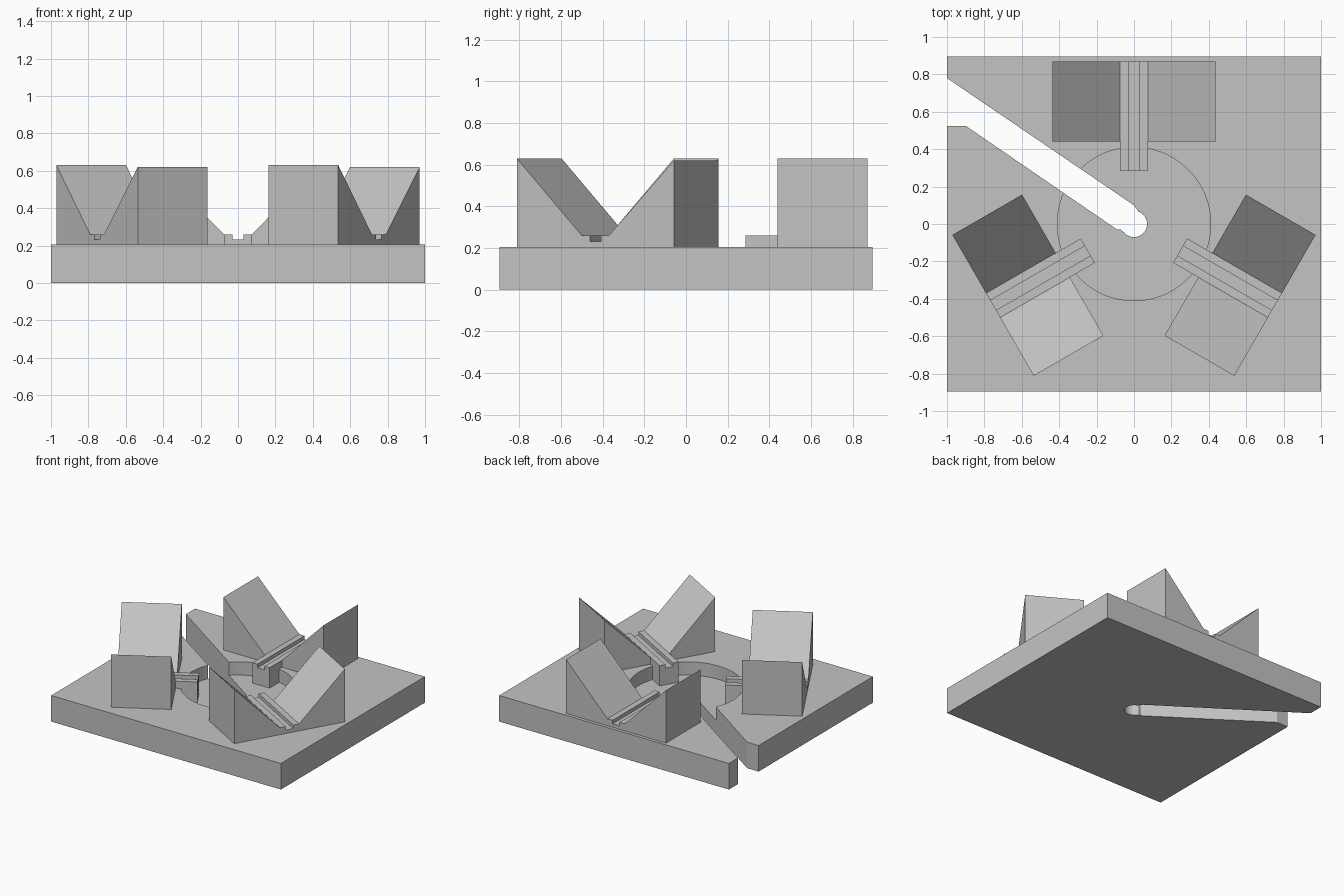
import bpy, bmesh
from math import cos, sin, radians
from mathutils import Matrix, Vector

cube = bpy.data.objects.get("Cube")
if cube:
    bpy.data.objects.remove(cube, do_unlink=True)

GREY = (0.55, 0.55, 0.55, 1)
grey = bpy.data.materials.new("plain grey")
grey.diffuse_color = GREY
grey.use_nodes = True
grey.node_tree.nodes["Principled BSDF"].inputs["Base Color"].default_value = GREY


def prism(name, outline, place, length):
    """Extrude a 2D outline; place maps (u, v, depth) to a 3D point."""
    bm = bmesh.new()
    face = bm.faces.new([bm.verts.new(place(u, v, 0)) for u, v in outline])
    out = bmesh.ops.extrude_face_region(bm, geom=[face])
    shift = Vector(place(0, 0, length)) - Vector(place(0, 0, 0))
    bmesh.ops.translate(bm, verts=[v for v in out["geom"] if isinstance(v, bmesh.types.BMVert)], vec=shift)
    bmesh.ops.recalc_face_normals(bm, faces=bm.faces)
    mesh = bpy.data.meshes.new(name)
    bm.to_mesh(mesh)
    bm.free()
    mesh.materials.append(grey)
    obj = bpy.data.objects.new(name, mesh)
    bpy.context.collection.objects.link(obj)
    return obj


def upright(base):
    return lambda u, v, d: (u, v, base + d)


def arc(radius, start, end, steps):
    angles = [radians(start + (end - start) * i / steps) for i in range(steps + 1)]
    return [(radius * cos(a), radius * sin(a)) for a in angles]


def cut(target, cutter):
    mod = target.modifiers.new(cutter.name, 'BOOLEAN')
    mod.operation = 'DIFFERENCE'
    mod.solver = 'EXACT'
    mod.object = cutter
    cutter.hide_render = True
    cutter.hide_viewport = True
    cutter.display_type = 'WIRE'


TOP, FLOOR = 0.205, 0.10

# Base plate with a round recess and a slanted slot open on one side
plate = prism("base_plate", [(-1, -0.895), (1, -0.895), (1, 0.895), (-1, 0.895)], upright(0), TOP)
recess = prism("recess_cutter", arc(0.41, 0, 360, 96)[:-1], upright(FLOOR), 0.3)
slot_outline = [(-1.1, 0.525), (-0.9, 0.525), (-0.09, -0.03), (-0.07, -0.03)]
slot_outline += arc(0.07, 235, 430, 28) + [(0, 0.1), (-1.1, 0.848)]
slot = prism("slot_cutter", slot_outline, upright(-0.1), 0.5)
cut(plate, recess)
cut(plate, slot)

# Grooved rail and V-shaped jaw block, repeated around the centre
groove = [(-0.075, 0.26), (-0.03, 0.26), (-0.03, 0.232), (0.03, 0.232), (0.03, 0.26), (0.075, 0.26)]
jaw_profile = [(-0.435, TOP), (-0.435, 0.62)] + groove + [(0.435, 0.63), (0.435, TOP)]
rail_profile = [(-0.075, FLOOR)] + groove + [(0.075, FLOOR)]

for label, turn in (("back", 0), ("right", 120), ("left", 240)):
    spin = Matrix.Rotation(radians(turn), 4, 'Z')
    jaw = prism(label + "_jaw", jaw_profile, lambda u, v, d: (u, 0.44 + d, v), 0.43)
    rail = prism(label + "_rail", rail_profile, lambda u, v, d: (u, 0.285 + d, v), 0.155)
    for part in (jaw, rail):
        part.data.transform(spin)

# Soften only the slot end and the recess wall
bpy.context.view_layer.objects.active = plate
for obj in bpy.context.selected_objects:
    obj.select_set(False)
plate.select_set(True)
for mod in [m.name for m in plate.modifiers]:
    bpy.ops.object.modifier_apply(modifier=mod)
bpy.ops.object.shade_smooth_by_angle(angle=radians(20))
for helper in (recess, slot):
    bpy.data.objects.remove(helper, do_unlink=True)
